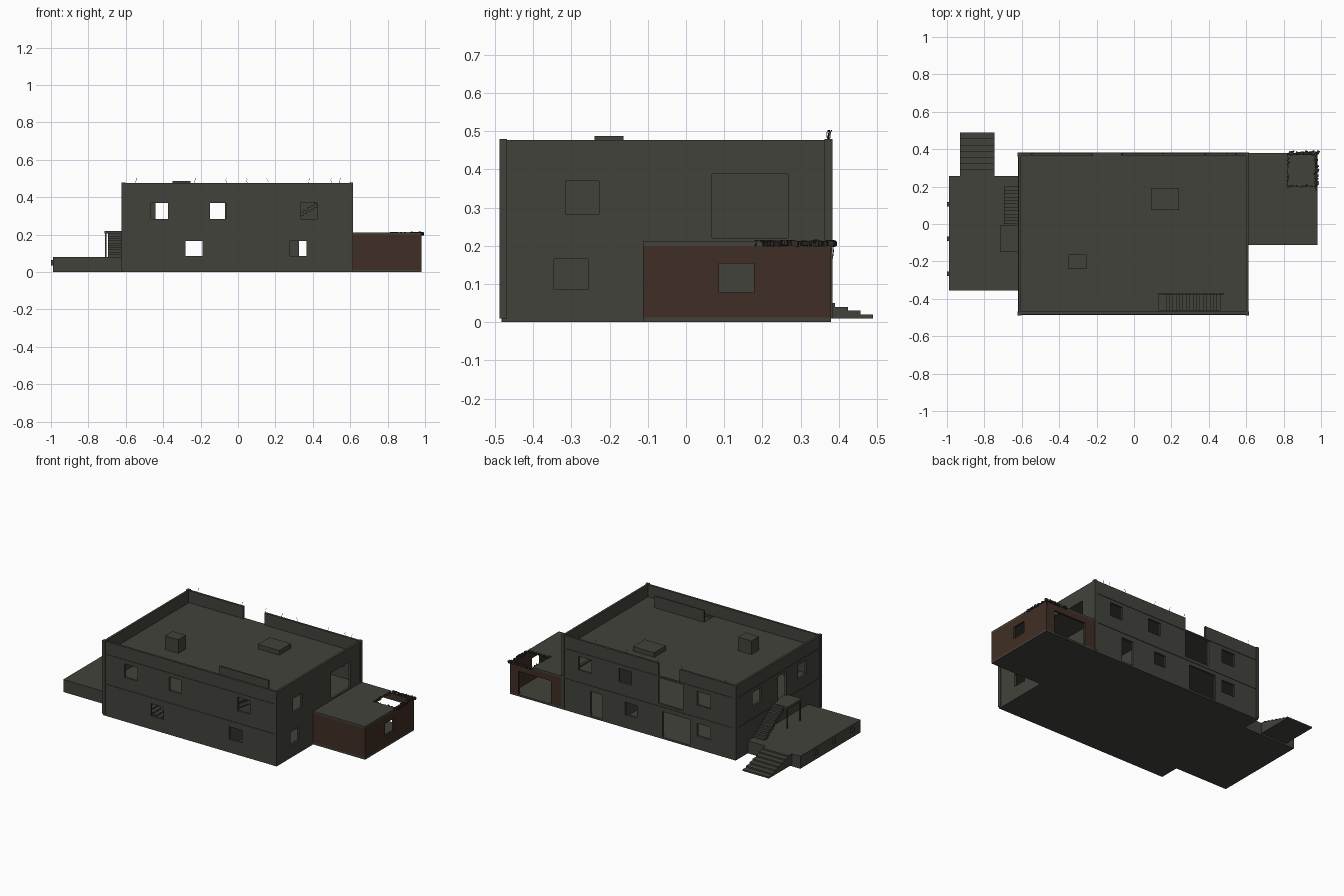
import bpy, bmesh, random
from mathutils import Vector, Matrix

random.seed(4)
cube = bpy.data.objects.get("Cube")
if cube:
    bpy.data.objects.remove(cube, do_unlink=True)


def material(name, rgb):
    m = bpy.data.materials.new(name)
    m.use_nodes = True
    m.diffuse_color = (*rgb, 1)
    bsdf = m.node_tree.nodes["Principled BSDF"]
    bsdf.inputs["Base Color"].default_value = (*rgb, 1)
    bsdf.inputs["Roughness"].default_value = 0.9
    return m


GREY = material("weathered concrete", (0.055, 0.055, 0.046))
BROWN = material("brown plaster", (0.051, 0.027, 0.018))
DARK = material("dark rubble", (0.03, 0.027, 0.023))


def finish(name, bm, mat):
    bmesh.ops.recalc_face_normals(bm, faces=bm.faces)
    mesh = bpy.data.meshes.new(name)
    bm.to_mesh(mesh)
    bm.free()
    mesh.materials.append(mat)
    obj = bpy.data.objects.new(name, mesh)
    bpy.context.collection.objects.link(obj)
    return obj


def add_box(bm, x, y, z):
    """Box from three (low, high) ranges."""
    size = Vector((x[1] - x[0], y[1] - y[0], z[1] - z[0]))
    mid = Vector((x[0] + x[1], y[0] + y[1], z[0] + z[1])) / 2
    bmesh.ops.create_cube(bm, size=1, matrix=Matrix.Translation(mid) @ Matrix.Diagonal((*size, 1)))


def boxes(name, ranges, mat=GREY):
    bm = bmesh.new()
    for r in ranges:
        add_box(bm, *r)
    return finish(name, bm, mat)


def panel(name, axis, pos, thick, u, v, holes=(), mat=GREY):
    """Slab across one axis with rectangular openings (u0, u1, v0, v1)."""
    us = sorted({*u, *(h[i] for h in holes for i in (0, 1))})
    vs = sorted({*v, *(h[i] for h in holes for i in (2, 3))})

    def point(a, b):
        return {"x": (pos, a, b), "y": (a, pos, b), "z": (a, b, pos)}[axis]

    bm = bmesh.new()
    grid = [[bm.verts.new(point(a, b)) for b in vs] for a in us]
    for i in range(len(us) - 1):
        for j in range(len(vs) - 1):
            a, b = (us[i] + us[i + 1]) / 2, (vs[j] + vs[j + 1]) / 2
            if not any(h[0] < a < h[1] and h[2] < b < h[3] for h in holes):
                bm.faces.new((grid[i][j], grid[i + 1][j], grid[i + 1][j + 1], grid[i][j + 1]))
    loose = [p for p in bm.verts if not p.link_faces]
    bmesh.ops.delete(bm, geom=loose, context="VERTS")
    out = bmesh.ops.extrude_face_region(bm, geom=list(bm.faces), use_keep_orig=True)
    moved = [g for g in out["geom"] if isinstance(g, bmesh.types.BMVert)]
    bmesh.ops.translate(bm, verts=moved, vec=Vector([thick if c == axis else 0 for c in "xyz"]))
    return finish(name, bm, mat)


def stairs(name, axis, start, end, side, low, high, count, floor=None):
    """Steps rising from start to end along x or y."""
    run, rise = (end - start) / count, (high - low) / count
    parts = []
    for i in range(count):
        span = tuple(sorted((start + i * run, start + (i + 1) * run)))
        top = low + (i + 1) * rise
        height = (floor if floor is not None else max(low, top - 2 * rise), top)
        parts.append((span, side, height) if axis == "x" else (side, span, height))
    return boxes(name, parts)


# Main dimensions
L, R, F, B, TOP, ROOF, MID = -0.618, 0.612, -0.483, 0.38, 0.477, 0.40, 0.21
T = 0.014
UP, LOW = (0.283, 0.37), (0.085, 0.165)

# Outer walls, with window and door openings and the parapet above
panel("front_wall", "y", F, T, (L, R), (0, TOP),
      [(-0.465, -0.375, *UP), (-0.15, -0.065, *UP), (0.335, 0.425, *UP),
       (-0.28, -0.19, *LOW), (0.275, 0.365, *LOW)])
panel("back_wall", "y", B, -T, (L, R), (0, TOP),
      [(0.405, 0.495, *UP), (0.12, 0.21, *UP), (-0.44, -0.345, *UP),
       (-0.245, -0.07, 0.22, 0.385), (-0.22, -0.07, ROOF, TOP),
       (0.325, 0.41, 0.012, 0.168), (0.08, 0.165, *LOW),
       (-0.295, -0.1, 0.012, 0.175), (-0.44, -0.345, *LOW)])
panel("east_wall", "x", R, -T, (F + T, B - T), (0, TOP),
      [(-0.315, -0.228, *UP), (-0.345, -0.257, *LOW), (0.068, 0.267, 0.22, 0.388)])
panel("west_wall", "x", L, T, (F + T, B - T), (0, TOP),
      [(0.125, 0.21, *UP), (-0.135, -0.05, 0.22, 0.375), (-0.335, -0.25, *UP)])

# Corner pillars
boxes("corner_pillars", [(x, y, (0.01, 0.48))
                         for x in ((L - 0.004, L + 0.016), (R - 0.016, R + 0.004))
                         for y in ((F - 0.005, F + 0.015), (B - 0.018, B + 0.003))])

# Thin ledges at floor and roof level
ledges = []
for z in (0.198, 0.39):
    h = (z, z + 0.007)
    ledges += [((L, R), (F - 0.003, F), h), ((L, R), (B, B + 0.003), h),
               ((L - 0.003, L), (F, B), h)]
boxes("wall_ledges", ledges)

# Floors and flat roof, with openings for the stairs
inner = ((L + T, R - T), (F + T, B - T))
panel("ground_floor", "z", 0, 0.012, *inner)
panel("upper_floor", "z", MID, -0.015, *inner, [(-0.5, -0.16, -0.46, -0.375)])
panel("flat_roof", "z", ROOF, -0.012, *inner, [(0.13, 0.478, -0.46, -0.375)])
stairs("lower_stairs", "x", -0.15, -0.5, (-0.46, -0.375), 0.012, MID, 16)
stairs("roof_stairs", "x", 0.17, 0.478, (-0.46, -0.375), MID, ROOF, 17)
boxes("stair_guard", [((0.13, 0.48), (-0.377, -0.368), (ROOF - 0.01, 0.475))])

# Inside partitions
boxes("partitions", [((0.235, 0.245), (F + T, B - T), (0.01, MID - 0.01)),
                     ((0.235, 0.245), (-0.36, B - T), (MID, ROOF - 0.01)),
                     ((0.24, R - T), (-0.36, -0.35), (MID, ROOF - 0.01))])

# Roof vent and hatch
boxes("roof_vent", [((-0.35, -0.255), (-0.24, -0.163), (ROOF, 0.487))])
boxes("roof_hatch", [((0.09, 0.24), (0.075, 0.193), (ROOF, 0.43))])

# Annex with brown walls and a broken roof corner
AX, AF = 0.98, -0.113
boxes("annex_floor", [((R, AX), (AF, B), (0, 0.012))])
panel("annex_front_wall", "y", AF, 0.012, (R, AX), (0.012, 0.2), mat=BROWN)
panel("annex_side_wall", "x", AX, -0.012, (AF + 0.012, B - 0.012), (0.012, 0.2),
      [(0.087, 0.178, 0.078, 0.153)], BROWN)
panel("annex_back_wall", "y", B, -0.012, (R, AX), (0.012, 0.2),
      [(0.69, 0.92, 0.012, 0.16)], BROWN)
panel("annex_roof", "z", 0.2, 0.012, (R, AX), (AF, B), [(0.82, AX, 0.2, B)])

# Rubble along the broken edges
bm = bmesh.new()
edges = [((0.975, 0.19), (0.978, 0.385), 22), ((0.83, 0.378), (0.978, 0.38), 17),
         ((0.82, 0.2), (0.82, 0.37), 12), ((0.82, 0.2), (0.97, 0.2), 10)]
for k, (a, b, n) in enumerate(edges):
    for i in range(n):
        p = Vector(a).lerp(Vector(b), i / (n - 1))
        s = 0.007 if k < 2 else 0.005
        turn = Matrix.Rotation(random.uniform(0, 3), 4, "Z") @ Matrix.Rotation(random.uniform(-0.4, 0.4), 4, "X")
        at = Matrix.Translation((p.x + random.uniform(-s, s), p.y + random.uniform(-s, s), 0.206))
        size = [random.uniform(1.2, 2.6) * s for _ in range(2)] + [random.uniform(0.01, 0.017), 1]
        bmesh.ops.create_cube(bm, size=1, matrix=at @ turn @ Matrix.Diagonal(size))
finish("annex_rubble", bm, DARK)

# Bent reinforcing bars on the roof edge and the annex
bm = bmesh.new()
bars = [(x, 0.373, 0.475, 0.028) for x in (-0.55, -0.23, -0.06, 0.05, 0.16, 0.38, 0.5, 0.54)]
bars += [(0.975, 0.3, 0.2, -0.04), (0.975, 0.385, 0.2, -0.04), (0.9, 0.385, 0.2, -0.03)]
for x, y, z, length in bars:
    p = Vector((x, y, z))
    for _ in range(3):
        d = Vector((random.uniform(-0.005, 0.005), random.uniform(-0.005, 0.005), length / 3))
        m = Matrix.Translation(p + d / 2) @ d.to_track_quat("Z", "Y").to_matrix().to_4x4()
        bmesh.ops.create_cone(bm, cap_ends=True, segments=5, radius1=0.0009, radius2=0.0009,
                              depth=d.length, matrix=m)
        p += d
finish("reinforcing_bars", bm, DARK)

# Side terrace with edge blocks and its steps
boxes("terrace", [((-0.99, L), (-0.355, 0.257), (0, 0.08))])
boxes("terrace_blocks", [((-1.0, -0.99), (y - 0.012, y + 0.012), (0.035, 0.065))
                         for y in (0.105, -0.08, -0.265)])
stairs("terrace_steps", "y", 0.49, 0.257, (-0.93, -0.745), 0.01, 0.08, 7, 0.01)

# Outside stairs up to a landing on posts
stairs("outside_stairs", "y", 0.2, 0.0, (-0.695, L), 0.08, 0.215, 11)
boxes("landing", [((-0.715, L), (-0.15, -0.005), (0.205, 0.22))])
boxes("landing_posts", [((-0.712, -0.704), (y, y + 0.008), (0.08, 0.205))
                        for y in (-0.147, -0.018)])
